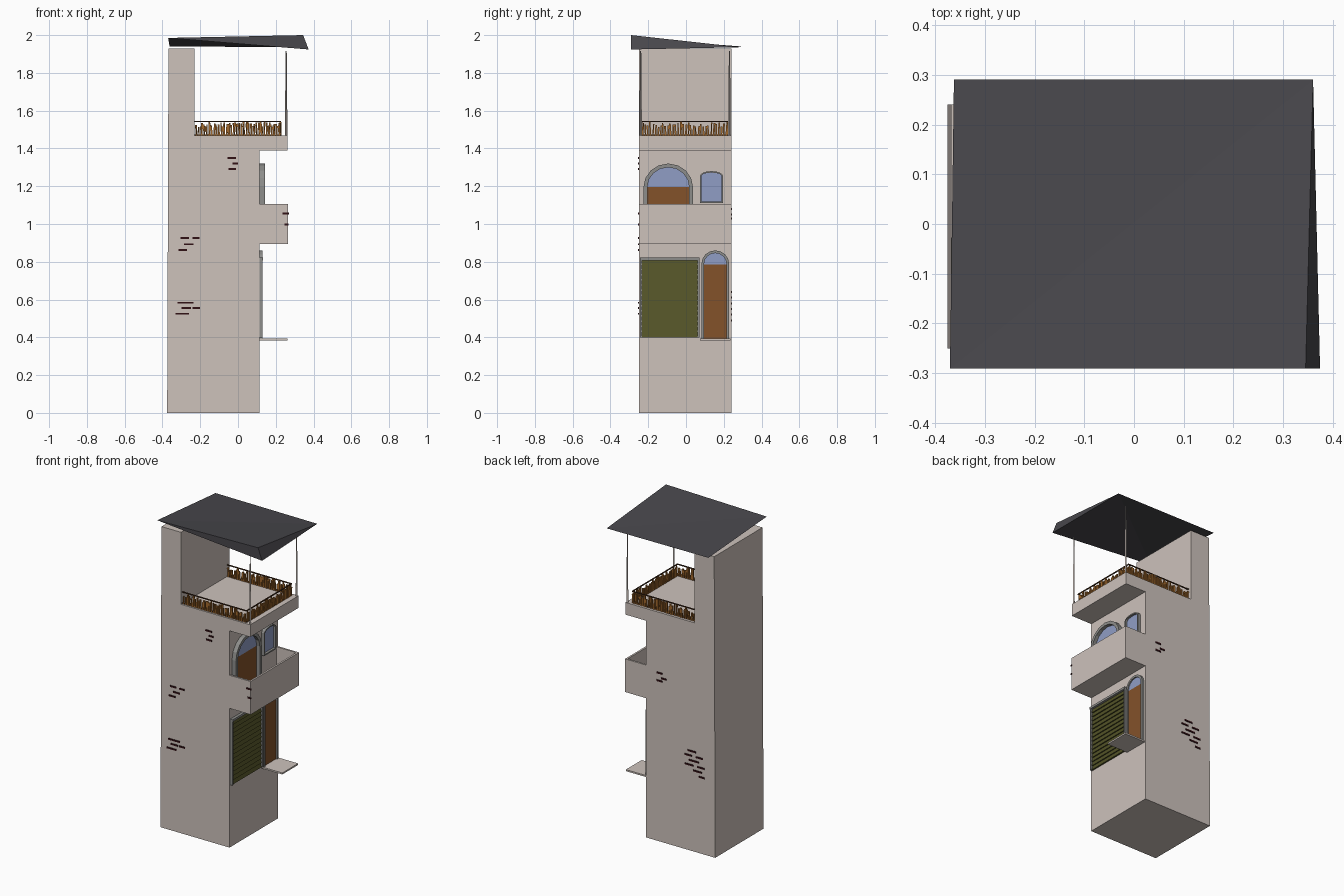
import bpy, bmesh, math, random
from mathutils import Vector

if "Cube" in bpy.data.objects:
    bpy.data.objects.remove(bpy.data.objects["Cube"])

random.seed(4)


def mat(name, rgb):
    m = bpy.data.materials.new(name)
    m.diffuse_color = (*rgb, 1)
    m.use_nodes = True
    m.node_tree.nodes["Principled BSDF"].inputs["Base Color"].default_value = m.diffuse_color
    return m


PLASTER = mat("plaster", (0.61, 0.54, 0.50))
ROOF = mat("slate", (0.065, 0.063, 0.072))
OLIVE = mat("olive_shutter", (0.085, 0.085, 0.02))
WOOD = mat("door_wood", (0.23, 0.085, 0.023))
RAIL = mat("dark_wood", (0.07, 0.03, 0.012))
PICKET = mat("orange_wood", (0.36, 0.14, 0.025))
GLASS = mat("blue_glass", (0.28, 0.34, 0.56))
FRAME = mat("grey_frame", (0.27, 0.27, 0.26))
BRICK = mat("dark_brick", (0.03, 0.005, 0.007))


def finish(name, bm, material):
    bmesh.ops.recalc_face_normals(bm, faces=bm.faces)
    me = bpy.data.meshes.new(name)
    bm.to_mesh(me)
    bm.free()
    me.materials.append(material)
    ob = bpy.data.objects.new(name, me)
    bpy.context.collection.objects.link(ob)
    return ob


def add_box(bm, x0, x1, y0, y1, z0, z1):
    vs = bmesh.ops.create_cube(bm, size=1)["verts"]
    for v in vs:
        v.co = Vector((x0 if v.co.x < 0 else x1, y0 if v.co.y < 0 else y1, z0 if v.co.z < 0 else z1))
    return vs


def boxes(name, material, items):
    bm = bmesh.new()
    for b in items:
        add_box(bm, *b)
    return finish(name, bm, material)


def prism(name, material, pts, offset):
    """Extrude a closed polygon of 3D points by an offset."""
    bm = bmesh.new()
    f = bm.faces.new([bm.verts.new(p) for p in pts])
    r = bmesh.ops.extrude_face_region(bm, geom=[f])
    bmesh.ops.translate(bm, vec=offset, verts=[g for g in r["geom"] if isinstance(g, bmesh.types.BMVert)])
    return finish(name, bm, material)


def arch(y0, y1, z0, spring, top, n=8):
    """Outline of an arched opening as (y, z) points."""
    c, r = (y0 + y1) / 2, (y1 - y0) / 2
    curve = [(c + r * math.cos(math.pi * i / n), spring + (top - spring) * math.sin(math.pi * i / n))
             for i in range(n + 1)]
    return [(y0, z0), (y1, z0)] + curve


def arch_frame(name, y0, y1, z0, spring, top, w, x1):
    """Raised border around an arched opening."""
    outer = arch(y0, y1, z0, spring, top)[1:] + [(y0, z0)]
    inner = arch(y0 + w, y1 - w, z0, spring, top - w)[1:] + [(y0 + w, z0)]
    bm = bmesh.new()
    rings = [[bm.verts.new((x, y, z)) for y, z in pts]
             for x, pts in ((WALL, outer), (x1, outer), (x1, inner), (WALL, inner))]
    for i in range(len(outer) - 1):
        for a, b in ((0, 1), (1, 2), (2, 3)):
            bm.faces.new((rings[a][i], rings[a][i + 1], rings[b][i + 1], rings[b][i]))
    for i in (0, -1):
        bm.faces.new([r[i] for r in rings])
    finish(name, bm, FRAME)


WALL, Y0, Y1 = 0.115, -0.25, 0.24

# House body with overhanging terrace and rear tower wall
profile = [(-0.375, 0), (WALL, 0), (WALL, 1.39), (0.262, 1.39), (0.262, 1.468),
           (-0.23, 1.468), (-0.23, 1.93), (-0.368, 1.93)]
prism("house_body", PLASTER, [(x, Y0, z) for x, z in profile], (0, Y1 - Y0, 0))

# Tilted wedge roof
bm = bmesh.new()
A, B, C, D, E = [bm.verts.new(p) for p in (
    (-0.37, -0.29, 1.985), (0.345, -0.29, 2.0), (0.374, -0.29, 1.924),
    (0.36, 0.29, 1.936), (-0.362, 0.29, 1.94))]
for f in ((A, B, D), (A, D, E), (A, C, B), (C, D, B), (A, E, D), (A, D, C)):
    try:
        bm.faces.new(f)
    except ValueError:
        pass
bm.faces.ensure_lookup_table()
finish("roof", bm, ROOF)

# Hollow middle balcony: floor and three parapets
boxes("balcony", PLASTER, [
    (WALL, 0.265, Y0, Y1, 0.893, 0.905),
    (0.253, 0.265, Y0, Y1, 0.905, 1.105),
    (WALL, 0.253, Y0, Y0 + 0.012, 0.905, 1.105),
    (WALL, 0.253, Y1 - 0.012, Y1, 0.905, 1.105)])

# Entrance step plate
boxes("entrance_step", PLASTER, [(WALL, 0.262, 0.075, 0.235, 0.384, 0.394)])

# Slim tapered roof posts
for i, y in enumerate((-0.24, 0.23)):
    bm = bmesh.new()
    bmesh.ops.create_cone(bm, cap_ends=True, segments=4, radius1=0.007, radius2=0.003, depth=0.45)
    bmesh.ops.translate(bm, vec=(0.255, y, 1.69), verts=bm.verts)
    finish(f"roof_post_{i + 1}", bm, PLASTER)


# Terrace railing: rough pickets between thin rails
def railing(name, p, q, count=34):
    p, q = Vector(p), Vector(q)
    along = (q - p).normalized()
    bm = bmesh.new()
    for i in range(count):
        c = p.lerp(q, (i + 0.5) / count)
        w, h = random.uniform(0.003, 0.005), random.uniform(0.045, 0.072)
        vs = add_box(bm, c.x - w, c.x + w, c.y - w, c.y + w, 1.468, 1.468 + h)
        lean = along * random.uniform(-0.005, 0.005)
        for v in vs:
            if v.co.z > 1.48:
                v.co = (v.co - c) * 1 + c + lean
    finish(name + "_pickets", bm, PICKET)
    e = 0.003
    boxes(name + "_rails", RAIL, [
        (p.x - e, q.x + e, p.y - e, q.y + e, z, z + 0.006) for z in (1.468, 1.539)])


railing("front_railing", (-0.226, -0.235, 0), (0.225, -0.235, 0))
railing("back_railing", (-0.226, 0.22, 0), (0.225, 0.22, 0))
railing("side_railing", (0.225, -0.235, 0), (0.225, 0.22, 0))


# Arched doors: wooden leaf, glass fanlight, grey frame
def door(name, y0, y1, z0, split, spring, top, w, depth):
    t = 0.006
    boxes(name + "_leaf", WOOD, [(WALL, WALL + t, y0 + w / 2, y1 - w / 2, z0, split)])
    s = max(split, spring)
    pts = arch(y0 + w / 2, y1 - w / 2, split, s, top - w / 2)
    if s == split:
        pts = pts[2:]
    prism(name + "_glass", GLASS, [(WALL, y, z) for y, z in pts], (t, 0, 0))
    arch_frame(name + "_frame", y0, y1, z0, spring, top, w, WALL + depth)


door("entrance_door", 0.082, 0.228, 0.394, 0.785, 0.79, 0.86, 0.014, 0.014)
door("balcony_door", -0.225, 0.037, 0.905, 1.195, 1.195, 1.32, 0.02, 0.028)

# Small window
prism("window_glass", GLASS, [(WALL, y, z) for y, z in arch(0.08, 0.19, 1.12, 1.255, 1.272, 4)], (0.007, 0, 0))
arch_frame("window_frame", 0.075, 0.195, 1.115, 1.255, 1.28, 0.008, WALL + 0.02)
boxes("window_sill", FRAME, [(WALL, WALL + 0.02, 0.075, 0.195, 1.11, 1.118)])

# Garage shutter with tilted slats and frame
bm = bmesh.new()
n, z0, z1 = 15, 0.40, 0.81
for i in range(n):
    a, b = z0 + (z1 - z0) * i / n, z0 + (z1 - z0) * (i + 1) / n
    for v in add_box(bm, WALL, WALL + 0.01, -0.232, 0.062, a, b):
        if v.co.x > WALL + 0.005 and v.co.z > (a + b) / 2:
            v.co.x -= 0.007
finish("garage_shutter", bm, OLIVE)
boxes("garage_frame", FRAME, [
    (WALL, WALL + 0.016, -0.243, -0.232, 0.40, 0.82),
    (WALL, WALL + 0.016, 0.060, 0.071, 0.40, 0.82),
    (WALL, WALL + 0.018, -0.243, 0.071, 0.808, 0.822)])

# Exposed brick patches: (x, z, length) on each wall
front = [(-0.32, 0.583, 0.085), (-0.30, 0.555, 0.05), (-0.24, 0.555, 0.04), (-0.33, 0.525, 0.07),
         (-0.305, 0.925, 0.045), (-0.24, 0.925, 0.035), (-0.285, 0.893, 0.05), (-0.315, 0.863, 0.045),
         (-0.055, 1.35, 0.045), (-0.03, 1.32, 0.03), (-0.05, 1.292, 0.04), (0.235, 1.055, 0.034), (0.245, 0.998, 0.022)]
back = [(-0.24, 0.64, 0.06), (-0.29, 0.61, 0.05), (-0.21, 0.61, 0.05), (-0.26, 0.58, 0.07), (-0.30, 0.55, 0.05),
        (-0.22, 0.55, 0.06), (-0.28, 0.52, 0.06), (-0.30, 0.49, 0.04),
        (0.0, 1.08, 0.04), (-0.03, 1.05, 0.035), (0.0, 1.03, 0.04)]
for name, y, rows in (("front_bricks", Y0, front), ("back_bricks", Y1, back)):
    boxes(name, BRICK, [(x, x + l, y - 0.004, y + 0.004, z - 0.005, z + 0.005) for x, z, l in rows])
